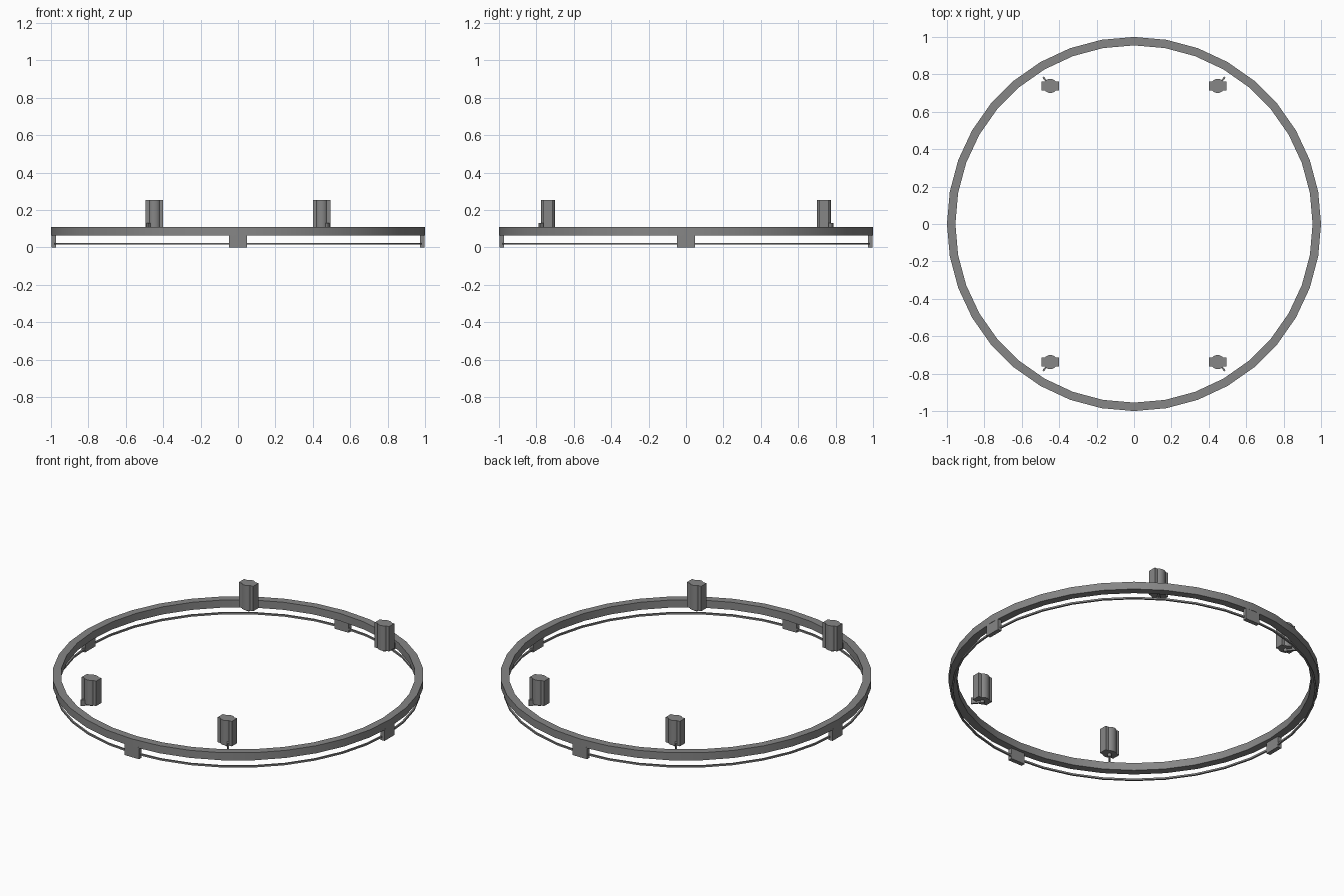
import bpy, math
from mathutils import Vector

if "Cube" in bpy.data.objects:
    bpy.data.objects.remove(bpy.data.objects["Cube"])

grey = bpy.data.materials.new("dark_grey")
grey.diffuse_color = (0.24, 0.24, 0.24, 1)
grey.use_nodes = True
grey.node_tree.nodes["Principled BSDF"].inputs["Base Color"].default_value = grey.diffuse_color


def mesh_object(name, verts, faces, smooth=False):
    mesh = bpy.data.meshes.new(name)
    mesh.from_pydata(verts, [], faces)
    mesh.materials.append(grey)
    obj = bpy.data.objects.new(name, mesh)
    bpy.context.collection.objects.link(obj)
    if smooth:
        bpy.ops.object.select_all(action='DESELECT')
        obj.select_set(True)
        bpy.context.view_layer.objects.active = obj
        bpy.ops.object.shade_smooth_by_angle(angle=math.radians(35))
    return obj


def ring(name, r_in, r_out, z0, z1, n=36):
    section = [(r_in, z0), (r_out, z0), (r_out, z1), (r_in, z1)]
    verts = [(r * math.cos(2 * math.pi * i / n), r * math.sin(2 * math.pi * i / n), z)
             for i in range(n) for r, z in section]
    faces = []
    for i in range(n):
        a, b = 4 * i, 4 * ((i + 1) % n)
        for k in range(4):
            m = (k + 1) % 4
            faces.append((a + m, b + m, b + k, a + k))
    return mesh_object(name, verts, faces, smooth=True)


def prism(name, outline, z0, z1, smooth=False):
    # Outline is turned counter-clockwise so faces point outward
    n = len(outline)
    area = sum(outline[i - 1][0] * outline[i][1] - outline[i][0] * outline[i - 1][1] for i in range(n))
    if area < 0:
        outline = outline[::-1]
    verts = [(x, y, z) for z in (z0, z1) for x, y in outline]
    faces = [tuple(range(n))[::-1], tuple(range(n, 2 * n))]
    faces += [(i, (i + 1) % n, n + (i + 1) % n, n + i) for i in range(n)]
    return mesh_object(name, verts, faces, smooth)


def bar(name, start, end, width, z0, z1):
    a, b = Vector(start), Vector(end)
    d = (b - a).normalized() * width / 2
    s = Vector((-d.y, d.x))
    return prism(name, [tuple(p) for p in (a - s, b - s, b + s, a + s)], z0, z1)


# Main ring and thin lower hoop
ring("main_ring", 0.955, 1.0, 0.065, 0.11)
ring("lower_hoop", 0.975, 0.985, 0.015, 0.025)

# Four tabs joining the hoop to the ring
for i in range(4):
    c, s = round(math.cos(i * math.pi / 2)), round(math.sin(i * math.pi / 2))
    bar("tab", (0.972 * c, 0.972 * s), (0.997 * c, 0.997 * s), 0.094, 0.0, 0.07)

# Motor plan: round can with flat shoulders
arc = [math.radians(a) for a in (50, 70, 90, 110, 130)]
bump = [(0.038 * math.cos(a), 0.038 * math.sin(a)) for a in arc]
half = [(0.047, 0.025), (0.027, 0.025)] + bump + [(-0.027, 0.025), (-0.047, 0.025)]
plan = half + [(-x, -y) for x, y in half]

for sx in (1, -1):
    for sy in (1, -1):
        cx, cy = 0.447 * sx, 0.738 * sy
        tip = (cx + 0.039 * sx, cy + 0.047 * sy)
        near = (cx + 0.023 * sx, cy + 0.028 * sy)
        prism("motor_body", [(cx + x, cy + y) for x, y in plan], 0.107, 0.255, smooth=True)
        # Shaft, arm and upright under each motor
        prism("motor_shaft", [(cx + 0.011 * math.cos(k * math.pi / 6), cy + 0.011 * math.sin(k * math.pi / 6))
                              for k in range(12)], 0.09, 0.108, smooth=True)
        bar("motor_arm", (cx, cy), tip, 0.01, 0.094, 0.104)
        bar("arm_upright", near, tip, 0.01, 0.1, 0.13)
